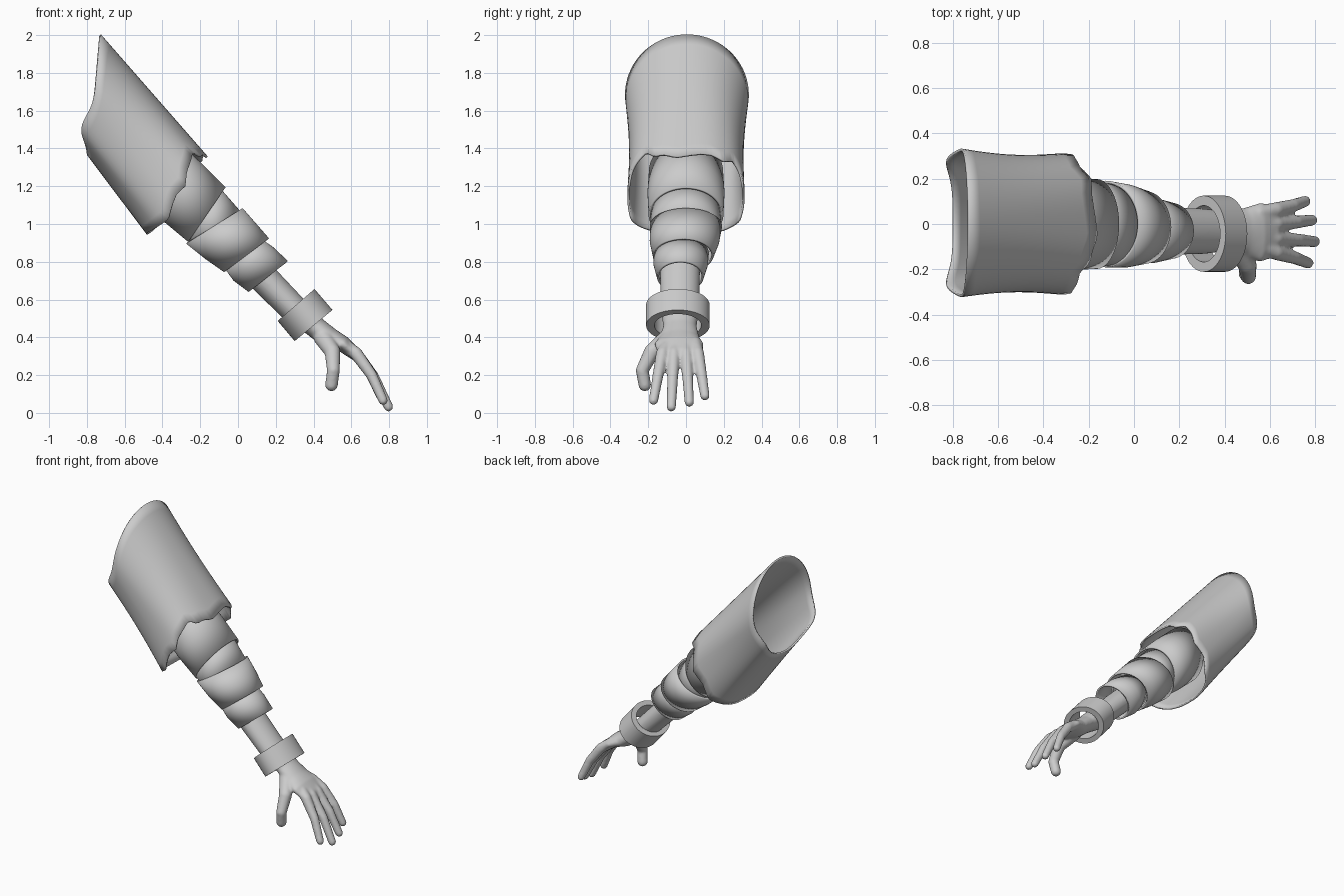
import bpy, bmesh, math
from mathutils import Vector

if "Cube" in bpy.data.objects:
    bpy.data.objects.remove(bpy.data.objects["Cube"])

N = 72
AXIS = Vector((0.66, 0, -0.75))          # direction from shoulder to hand


def ring(top, bottom, cy, hw, power=1.0, scale=1.0):
    """Closed oval: top and bottom are its (x, z) extremes, hw its half width in y."""
    t, b = Vector((top[0], 0, top[1])), Vector((bottom[0], 0, bottom[1]))
    c, u = (t + b) / 2 + Vector((0, cy, 0)), (t - b) / 2
    pts = []
    for i in range(N):
        a = 2 * math.pi * i / N - math.pi
        co, si = math.cos(a), math.sin(a)
        co = math.copysign(abs(co) ** power, co)
        si = math.copysign(abs(si) ** power, si)
        pts.append(c + (u * co + Vector((0, hw * si, 0))) * scale)
    return pts


def loft(bm, rings, caps=False, loop=False):
    rows = [[bm.verts.new(p) for p in r] for r in rings]
    pairs = list(zip(rows, rows[1:])) + ([(rows[-1], rows[0])] if loop else [])
    for r, s in pairs:
        for i in range(N):
            j = (i + 1) % N
            bm.faces.new((r[i], r[j], s[j], s[i]))
    if caps:
        bm.faces.new(rows[0][::-1])
        bm.faces.new(rows[-1])


def finish(bm, name, thickness=0.0, angle=40):
    bmesh.ops.recalc_face_normals(bm, faces=bm.faces)
    me = bpy.data.meshes.new(name)
    bm.to_mesh(me)
    bm.free()
    ob = bpy.data.objects.new(name, me)
    bpy.context.collection.objects.link(ob)
    if thickness:
        m = ob.modifiers.new("cloth", 'SOLIDIFY')
        m.thickness, m.offset = thickness, 0
    bpy.ops.object.select_all(action='DESELECT')
    ob.select_set(True)
    bpy.context.view_layer.objects.active = ob
    bpy.ops.object.shade_smooth_by_angle(angle=math.radians(angle))
    return ob


def interp(table, x):
    for (x0, y0), (x1, y1) in zip(table, table[1:]):
        if x0 <= x <= x1:
            return y0 + (y1 - y0) * (x - x0) / (x1 - x0)
    return 0


# Wide sleeve with a torn hem
HEM = [(-180, 0), (-160, 0), (-135, .02), (-112, .045), (-90, 0), (-80, .01), (-68, -.03),
       (-52, -.05), (-38, -.07), (-28, -.02), (-18, -.02), (-6, .01), (8, -.015), (20, -.02),
       (35, .0), (50, -.04), (65, -.02), (80, .02), (95, .0), (115, .04), (135, .02), (160, .01), (181, 0)]
first = ring((-.73, 2.0), (-.79, 1.37), .005, .322)
last = ring((-.17, 1.36), (-.48, .95), 0, .305, .78)
for i in range(N):
    a = 360 * i / N - 180
    c = math.cos(math.radians(a))
    first[i].x -= .05 * math.exp(-((c + .55) / .3) ** 2)
    last[i] += AXIS * interp(HEM, a)
rows = []
for k in range(13):
    t = k / 12
    pinch = 1 - .05 * math.sin(math.pi * t)
    rows.append([Vector((p.x * (1 - t) + q.x * t, (p.y * (1 - t) + q.y * t) * pinch,
                         p.z * (1 - t) + q.z * t)) for p, q in zip(first, last)])
bm = bmesh.new()
loft(bm, rows)
finish(bm, "sleeve", .012)

# Overlapping cloth wraps on the arm
WRAPS = {
    "upper_wrap": [((-.33, 1.44), (-.50, 1.12), 0, .19), ((-.20, 1.32), (-.38, 1.01), 0, .198),
                   ((-.07, 1.19), (-.26, .91), 0, .192)],
    "elbow_wrap": [((-.12, 1.21), (-.29, .95), 0, .185), ((.02, 1.05), (-.15, .81), -.005, .17)],
    "middle_wrap": [((.02, 1.08), (-.27, .90), 0, .185), ((.09, 1.0), (-.17, .82), -.008, .178),
                    ((.16, .92), (-.07, .75), -.015, .155)],
    "lower_wrap": [((.10, .93), (-.06, .76), -.025, .14), ((.18, .875), (-.02, .705), -.028, .138),
                   ((.26, .80), (.06, .645), -.03, .118)],
}
for name, secs in WRAPS.items():
    bm = bmesh.new()
    loft(bm, [ring(*s) for s in secs])
    finish(bm, name, .012)

# Thick bracelet with an open centre
a = ((.405, .656), (.21, .487), -.043, .168)
b = ((.50, .545), (.30, .38), -.043, .168)
bm = bmesh.new()
loft(bm, [ring(*a), ring(*b), ring(*b, scale=.74), ring(*a, scale=.74)], loop=True)
finish(bm, "bracelet")

# Forearm and palm
bm = bmesh.new()
loft(bm, [ring(*s) for s in [
    ((.06, .90), (-.06, .80), -.03, .105), ((.20, .76), (.08, .655), -.032, .105),
    ((.36, .59), (.25, .49), -.032, .10), ((.45, .495), (.36, .42), -.032, .088),
    ((.52, .44), (.45, .35), -.035, .105), ((.58, .40), (.53, .33), -.037, .13),
    ((.64, .34), (.60, .285), -.03, .118), ((.66, .30), (.63, .27), -.03, .10)]], caps=True)
bmesh.ops.recalc_face_normals(bm, faces=bm.faces)


def limb(points):
    """Chain of tapered capsules through (x, y, z, radius) points."""
    for p, q in zip(points, points[1:]):
        t = bmesh.new()
        for x, y, z, r in (p, q):
            s = bmesh.ops.create_icosphere(t, subdivisions=3, radius=r)
            bmesh.ops.translate(t, verts=s["verts"], vec=(x, y, z))
        bmesh.ops.delete(t, geom=t.faces[:], context='FACES_ONLY')
        bmesh.ops.delete(t, geom=t.edges[:], context='EDGES_FACES') if t.edges else None
        bmesh.ops.convex_hull(t, input=t.verts[:])
        bmesh.ops.delete(t, geom=[v for v in t.verts if not v.link_faces], context='VERTS')
        bmesh.ops.recalc_face_normals(t, faces=t.faces)
        me = bpy.data.meshes.new("tmp")
        t.to_mesh(me)
        t.free()
        bm.from_mesh(me)
        bpy.data.meshes.remove(me)


# Fingers: knuckle y, tip (x, y, z)
for ky, (tx, ty, tz) in [(.062, (.755, .100, .09)), (.0, (.785, .017, .056)),
                         (-.064, (.797, -.078, .032)), (-.125, (.768, -.172, .066))]:
    k = Vector((.625, ky, .315))
    tip = Vector((tx, ty, tz))
    m = k.lerp(tip, .5) + Vector((.012, 0, .008))
    limb([(.55, ky * .75, .37, .034), (*k, .034), (*m, .029), (*tip, .025)])

# Thumb
limb([(.45, -.09, .40, .05), (.50, -.18, .325, .042), (.505, -.232, .225, .034), (.495, -.218, .148, .034)])

hand = finish(bm, "forearm_and_hand", angle=80)
r = hand.modifiers.new("merge", 'REMESH')
r.mode, r.voxel_size, r.use_smooth_shade = 'VOXEL', .008, True
hand.modifiers.move(len(hand.modifiers) - 1, 0)
s = hand.modifiers.new("soften", 'SMOOTH')
s.factor, s.iterations = .5, 6
hand.modifiers.move(len(hand.modifiers) - 1, 1)
